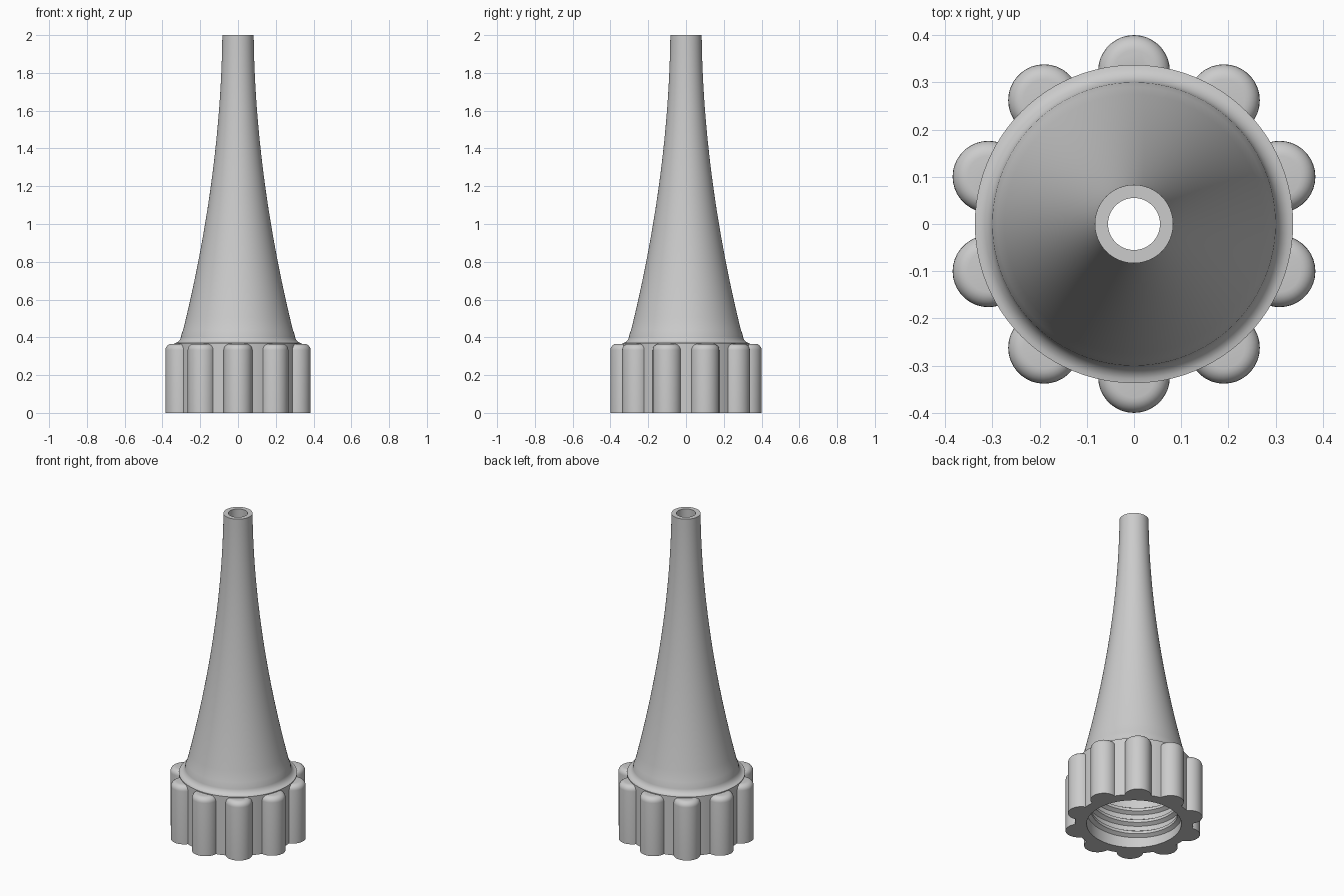
import bpy, bmesh, math
from mathutils import Vector

if "Cube" in bpy.data.objects:
    bpy.data.objects.remove(bpy.data.objects["Cube"])

grey = bpy.data.materials.new("plain grey")
grey.diffuse_color = (0.6, 0.6, 0.6, 1)
grey.use_nodes = True
grey.node_tree.nodes["Principled BSDF"].inputs["Base Color"].default_value = grey.diffuse_color


def add_object(name, bm, angle=35):
    bmesh.ops.recalc_face_normals(bm, faces=bm.faces)
    mesh = bpy.data.meshes.new(name)
    bm.to_mesh(mesh)
    bm.free()
    mesh.materials.append(grey)
    ob = bpy.data.objects.new(name, mesh)
    bpy.context.collection.objects.link(ob)
    bpy.ops.object.select_all(action='DESELECT')
    ob.select_set(True)
    bpy.context.view_layer.objects.active = ob
    bpy.ops.object.shade_smooth_by_angle(angle=math.radians(angle))
    return ob


def skin(bm, rings, close_rings):
    """Join equal closed loops of points with quads."""
    loops = [[bm.verts.new(p) for p in ring] for ring in rings]
    n = len(loops[0])
    pairs = list(zip(loops, loops[1:]))
    if close_rings:
        pairs.append((loops[-1], loops[0]))
    for a, b in pairs:
        for i in range(n):
            j = (i + 1) % n
            bm.faces.new((a[i], a[j], b[j], b[i]))
    return loops


def ring(r, z, n):
    return [(r * math.cos(math.tau * i / n), r * math.sin(math.tau * i / n), z)
            for i in range(n)]


def taper(z):
    """Outer radius of the spout: concave taper that straightens at the tip."""
    t = (2 - z) / 1.58
    return 0.083 + 0.012 * t + 0.2 * t ** 1.9


# Hollow spout and collar, turned as one closed profile
outer = [(0.337, 0), (0.337, 0.37)]
for k in range(1, 7):                     # concave fillet onto the collar
    a = math.radians(15 * k)
    outer.append((0.337 - 0.037 * math.sin(a), 0.37 + 0.045 * (1 - math.cos(a))))
zs = [0.44 + 1.56 * k / 24 for k in range(25)]
outer += [(taper(z), z) for z in zs]
inner = [(taper(z) - 0.028, z) for z in reversed(zs)]
inner += [(0.25, 0.36), (0.27, 0.34), (0.27, 0)]
bm = bmesh.new()
skin(bm, [ring(r, z, 96) for r, z in outer + inner], True)
add_object("spout_and_collar", bm)

# Ten rounded grip lobes, trimmed to stay inside the collar wall
R, C, TOP, F = 0.076, 0.324, 0.365, 0.032
profile = [(R, 0)]
profile += [(R - F + F * math.cos(math.radians(a)), TOP - F + F * math.sin(math.radians(a)))
            for a in range(0, 91, 15)]
bm = bmesh.new()
for k in range(10):
    ang = math.radians(90 + 36 * k)
    d = Vector((math.cos(ang), math.sin(ang), 0))
    rings = []
    for r, z in profile:
        pts = []
        for p in ring(r, z, 36):
            p = Vector(p) + d * C
            flat = Vector((p.x, p.y, 0))
            if flat.length < 0.29:
                flat *= 0.29 / flat.length
            pts.append((flat.x, flat.y, z))
        rings.append(pts)
    loops = skin(bm, rings, False)
    bm.faces.new(loops[0])
    bm.faces.new(loops[-1])
add_object("grip_lobes", bm)

# Internal screw thread: tapered ridge swept along a helix
PITCH, TURNS, STEPS = 0.075, 3.5, 64
section = [(0.275, -0.026), (0.248, -0.009), (0.248, 0.009), (0.275, 0.026)]
bm = bmesh.new()
sections = []
total = int(TURNS * STEPS)
for s in range(total + 1):
    a = math.tau * s / STEPS
    z0 = 0.04 + PITCH * s / STEPS
    fade = min(1, s / 10, (total - s) / 10)   # ridge runs out at both ends
    pts = []
    for r, dz in section:
        r = 0.275 - (0.275 - r) * max(fade, 0.05)
        pts.append((r * math.cos(a), r * math.sin(a), z0 + dz))
    sections.append(pts)
loops = skin(bm, sections, False)
bm.faces.new(loops[0])
bm.faces.new(loops[-1])
add_object("screw_thread", bm, 30)
